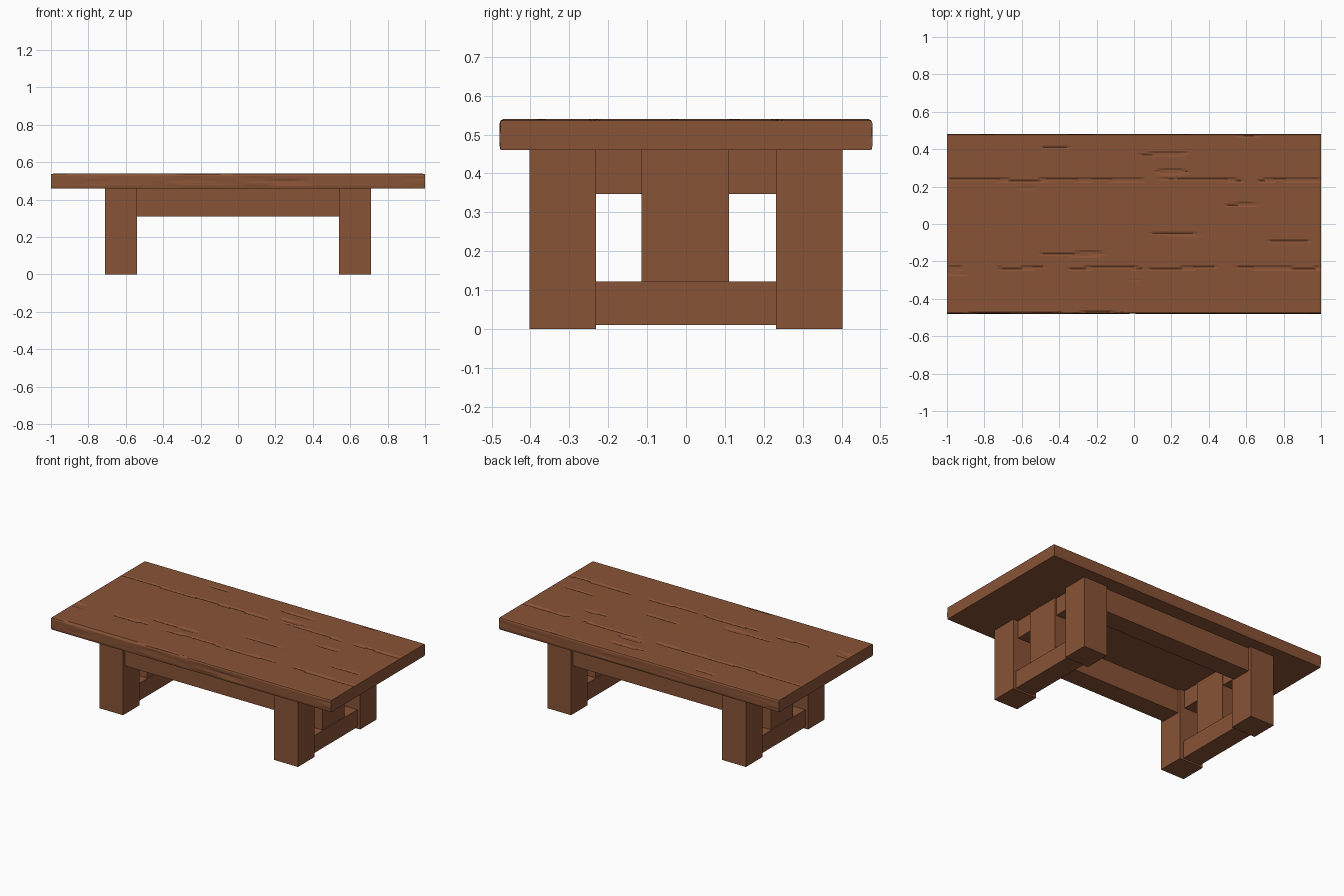
import bpy, bmesh
from mathutils import Vector, noise

if "Cube" in bpy.data.objects:
    bpy.data.objects.remove(bpy.data.objects["Cube"])

wood = bpy.data.materials.new("brown_wood")
wood.diffuse_color = (0.25, 0.087, 0.037, 1)
wood.use_nodes = True
wood.node_tree.nodes["Principled BSDF"].inputs["Base Color"].default_value = wood.diffuse_color


def add_mesh(name, bm):
    bmesh.ops.recalc_face_normals(bm, faces=bm.faces)
    me = bpy.data.meshes.new(name)
    bm.to_mesh(me)
    bm.free()
    me.materials.append(wood)
    ob = bpy.data.objects.new(name, me)
    bpy.context.collection.objects.link(ob)
    return ob


def box(name, x, y, z):
    bm = bmesh.new()
    bmesh.ops.create_cube(bm, size=1)
    for v in bm.verts:
        v.co = Vector([(r[0] + r[1]) / 2 + c * (r[1] - r[0])
                       for r, c in zip((x, y, z), v.co)])
    return add_mesh(name, bm)


# Tabletop: thick slab with worn edges, grain cracks and plank seams
def wear(x, y):
    d = 0.0
    n = noise.noise(Vector((x * 2.5, y * 28, 3.1)))
    if n > 0.5:
        d = min((n - 0.5) * 0.05, 0.005)
    for seam in (-0.235, 0.235):
        off = abs(y - seam - 0.008 * noise.noise(Vector((x * 4, seam * 9, 0))))
        if off < 0.006 and noise.noise(Vector((x * 3, seam * 7, 8))) > -0.1:
            d = 0.005
    return d + 0.001 * (1 + noise.noise(Vector((x * 3, y * 20, 7)))) * 0.5


HX, HY, TOP, BOTTOM, LAYERS = 1.0, 0.48, 0.54, 0.46, 6
bm = bmesh.new()
bmesh.ops.create_grid(bm, x_segments=140, y_segments=96, size=1)
for v in bm.verts:
    v.co = Vector((v.co.x * HX, v.co.y * HY, TOP))
rim = [e for e in bm.edges if e.is_boundary]
for i in range(1, LAYERS + 1):
    geom = bmesh.ops.extrude_edge_only(bm, edges=rim)["geom"]
    for v in geom:
        if isinstance(v, bmesh.types.BMVert):
            v.co.z = TOP - (TOP - BOTTOM) * i / LAYERS
    rim = [e for e in geom if isinstance(e, bmesh.types.BMEdge)]
bmesh.ops.contextual_create(bm, geom=rim)
for v in bm.verts:
    x, y, z = v.co
    on_rim = abs(abs(y) - HY) < 1e-4
    on_end = abs(abs(x) - HX) < 1e-4
    if z > TOP - 1e-4:
        v.co.z -= 0.004 if (on_rim or on_end) else wear(x, y)
    if on_rim:
        n = noise.noise(Vector((x * 4, z * 45, y * 5)))
        inset = 0.006 * max(0.0, n)
        if z > TOP - 1e-4 or z < BOTTOM + 1e-4:
            inset += 0.003
        v.co.y -= inset if y > 0 else -inset
add_mesh("tabletop", bm)

# Long rails between the legs, one on each side
for s, side in ((-1, "front"), (1, "back")):
    ys = sorted((s * 0.25, s * 0.38))
    box(side + "_long_rail", (-0.55, 0.55), ys, (0.31, 0.46))

# Each end: two legs, lower and upper cross rails, centre panel
for s, end in ((-1, "left"), (1, "right")):
    def xr(a, b):
        return sorted((s * a, s * b))
    for t, side in ((-1, "front"), (1, "back")):
        box(f"{side}_{end}_leg", xr(0.54, 0.71),
            sorted((t * 0.232, t * 0.402)), (0, 0.46))
    box(end + "_lower_rail", xr(0.565, 0.69), (-0.235, 0.235), (0.01, 0.122))
    box(end + "_upper_rail", xr(0.575, 0.675), (-0.235, 0.235), (0.347, 0.46))
    box(end + "_centre_panel", xr(0.57, 0.685), (-0.114, 0.11), (0.12, 0.46))
